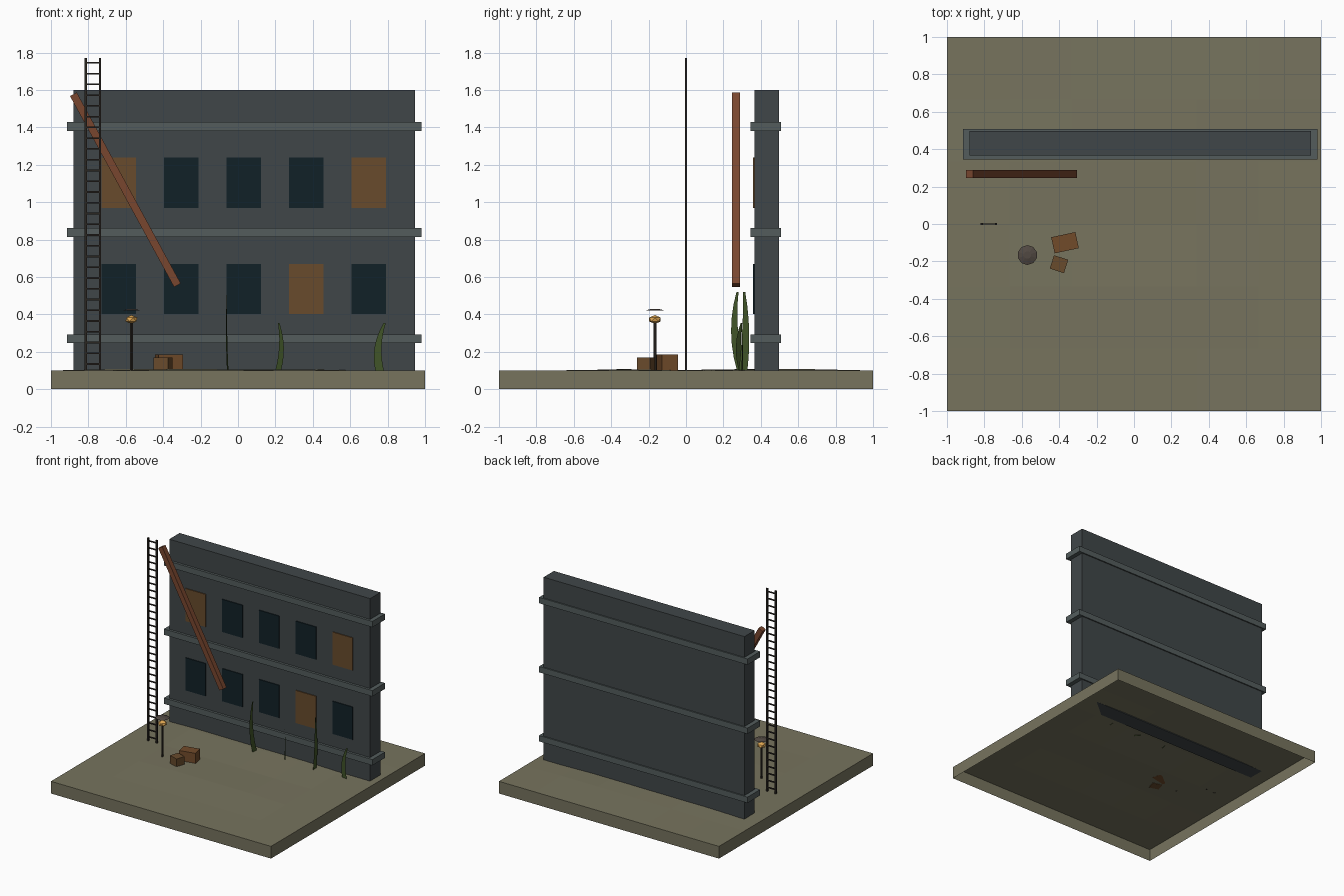
import bpy, bmesh, math, random
from mathutils import Matrix, Vector

if "Cube" in bpy.data.objects:
    bpy.data.objects.remove(bpy.data.objects["Cube"])

random.seed(4)


def material(name, r, g, b):
    m = bpy.data.materials.new(name)
    m.diffuse_color = [(c / 255) ** 2.2 for c in (r, g, b)] + [1]
    m.use_nodes = True
    m.node_tree.nodes["Principled BSDF"].inputs["Base Color"].default_value = m.diffuse_color
    return m


DIRT = material("dirt", 118, 115, 94)
WALL = material("wall", 66, 72, 74)
TRIM = material("trim", 84, 93, 93)
GLASS = material("dark_glass", 24, 38, 44)
BOARD = material("board", 104, 76, 48)
RUST = material("rust", 120, 72, 50)
CRATE = material("crate", 112, 76, 46)
IRON = material("iron", 46, 42, 38)
HOOD = material("hood", 82, 74, 68)
GLOW = material("glow", 226, 168, 84)
WEED = material("weed", 66, 84, 44)


def finish(name, bm, mat):
    mesh = bpy.data.meshes.new(name)
    bm.to_mesh(mesh)
    bm.free()
    mesh.materials.append(mat)
    ob = bpy.data.objects.new(name, mesh)
    bpy.context.collection.objects.link(ob)
    return ob


def add_box(bm, centre, size, rot=None):
    m = Matrix.Translation(centre) @ (rot or Matrix()) @ Matrix.Diagonal((*size, 1))
    bmesh.ops.create_cube(bm, size=1, matrix=m)


def box(name, centre, size, mat, rot=None):
    bm = bmesh.new()
    add_box(bm, centre, size, rot)
    return finish(name, bm, mat)


def span(name, x0, x1, y0, y1, z0, z1, mat):
    return box(name, ((x0 + x1) / 2, (y0 + y1) / 2, (z0 + z1) / 2),
               (x1 - x0, y1 - y0, z1 - z0), mat)


def cone(name, centre, r1, r2, h, sides, mat):
    bm = bmesh.new()
    bmesh.ops.create_cone(bm, cap_ends=True, segments=sides, radius1=r1, radius2=r2,
                          depth=h, matrix=Matrix.Translation(centre))
    return finish(name, bm, mat)


# Ground: uneven 6 x 6 top with a skirt, open underneath
bm = bmesh.new()
bmesh.ops.create_grid(bm, x_segments=6, y_segments=6, size=1,
                      matrix=Matrix.Translation((0, 0, 0.1)))
for v in bm.verts:
    if not v.is_boundary:
        v.co.z += random.uniform(-0.004, 0.009)
rim = [e for e in bm.edges if e.is_boundary]
skirt = bmesh.ops.extrude_edge_only(bm, edges=rim)["geom"]
for v in skirt:
    if isinstance(v, bmesh.types.BMVert):
        v.co.z = 0
bmesh.ops.recalc_face_normals(bm, faces=bm.faces)
if max(bm.faces, key=lambda f: f.calc_center_median().z).normal.z < 0:
    bmesh.ops.reverse_faces(bm, faces=bm.faces)
finish("ground", bm, DIRT)

# Facade wall and its ledges
span("facade_wall", -0.88, 0.945, 0.365, 0.498, 0.1, 1.6, WALL)
for i, z in enumerate((0.27, 0.837, 1.405)):
    span(f"ledge_{i + 1}", -0.915, 0.98, 0.345, 0.508, z - 0.024, z + 0.024, TRIM)

# Windows, three of them boarded up
boarded = {(1, 0), (1, 4), (0, 3)}
for row, z in enumerate((0.535, 1.104)):
    for col in range(5):
        shut = (row, col) in boarded
        box(f"{'boarded_' if shut else ''}window_{row + 1}_{col + 1}",
            (-0.638 + 0.3345 * col, 0.365, z), (0.184, 0.014, 0.268),
            BOARD if shut else GLASS)

# Fallen beam
top, low = Vector((-0.88, 0.268, 1.577)), Vector((-0.324, 0.268, 0.556))
d = low - top
box("fallen_beam", (top + low) / 2, (0.041, 0.042, d.length), RUST,
    Matrix.Rotation(math.atan2(d.x, d.z), 4, 'Y'))

# Ladder
bm = bmesh.new()
for x in (-0.815, -0.738):
    add_box(bm, (x, 0, 0.935), (0.013, 0.01, 1.67))
for i in range(29):
    add_box(bm, (-0.7765, 0, 0.135 + 0.0575 * i), (0.077, 0.008, 0.009))
finish("ladder", bm, IRON)

# Lamp
LX, LY = -0.57, -0.166
cone("lamp_post", (LX, LY, 0.23), 0.009, 0.009, 0.26, 6, IRON)
bm = bmesh.new()
bmesh.ops.create_icosphere(bm, subdivisions=1, radius=0.036,
                           matrix=Matrix.Translation((LX, LY, 0.373)) @
                           Matrix.Diagonal((1, 1, 0.65, 1)))
finish("lamp_bulb", bm, GLOW)
cone("lamp_hood", (LX, LY, 0.425), 0.053, 0.02, 0.01, 10, HOOD)

# Crates
box("large_crate", (-0.369, -0.1, 0.143), (0.132, 0.088, 0.084), CRATE,
    Matrix.Rotation(math.radians(12), 4, 'Z'))
box("small_crate", (-0.401, -0.215, 0.135), (0.08, 0.075, 0.068), BOARD,
    Matrix.Rotation(math.radians(-18), 4, 'Z'))

# Weeds: flat upright curved blades (x, y, angle, height, mid bend, tip bend)
blades = [(-0.055, 0.295, -100, 0.42, 0.036, 0.02),
          (0.215, 0.3, -48, 0.255, 0.026, 0.004),
          (0.485, 0.305, 90, 0.42, 0.014, 0.006),
          (0.757, 0.3, 172, 0.255, 0.008, -0.028)]
for n, (x, y, a, h, mid, tip) in enumerate(blades):
    bm = bmesh.new()
    rows = []
    for k in range(7):
        t = k / 6
        c = mid * 4 * t * (1 - t) + tip * t * (2 * t - 1)
        w = 0.023 * (1 - 0.75 * t ** 2)
        rows.append([bm.verts.new((c + s * w, 0, h * t)) for s in (-1, 1)])
    for p, q in zip(rows, rows[1:]):
        bm.faces.new((p[0], p[1], q[1], q[0]))
    bm.transform(Matrix.Translation((x, y, 0.1)) @ Matrix.Rotation(math.radians(a), 4, 'Z'))
    finish(f"weed_{n + 1}", bm, WEED)
